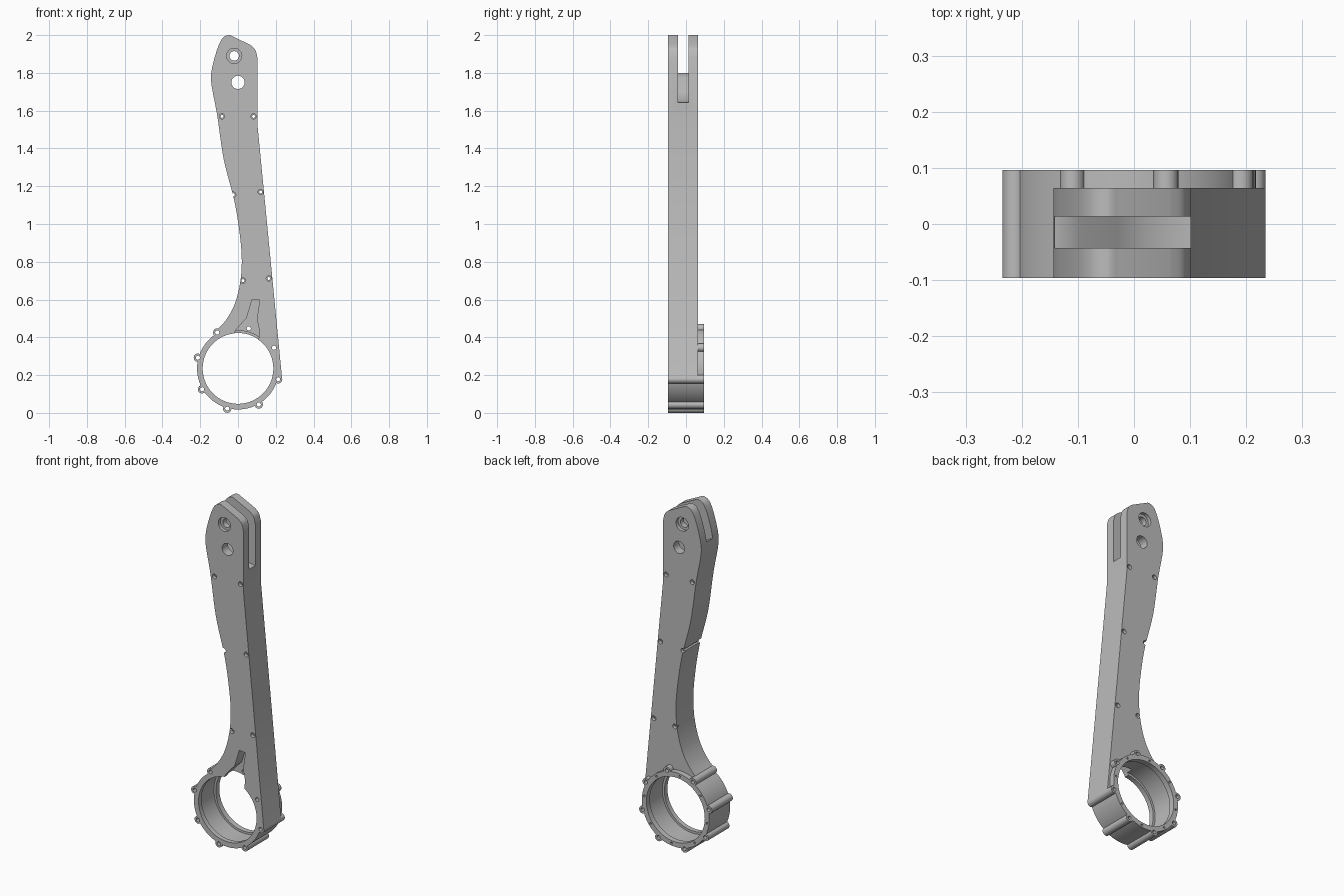
import bpy, bmesh
from math import sin, cos, pi, radians

if "Cube" in bpy.data.objects:
    bpy.data.objects.remove(bpy.data.objects["Cube"])

metal = bpy.data.materials.new("grey_metal")
metal.use_nodes = True
GREY = (0.5, 0.5, 0.5, 1)
metal.diffuse_color = GREY
metal.node_tree.nodes["Principled BSDF"].inputs["Base Color"].default_value = GREY

FRONT, SEAM, BACK = -0.096, 0.064, 0.096
RING_Z, BOLT_R = 0.235, 0.22


def prism(name, outline, y0, y1):
    """Extrude an x-z outline from y0 to y1."""
    bm = bmesh.new()
    face = bm.faces.new([bm.verts.new((x, y0, z)) for x, z in outline])
    moved = bmesh.ops.extrude_face_region(bm, geom=[face])["geom"]
    verts = [v for v in moved if isinstance(v, bmesh.types.BMVert)]
    bmesh.ops.translate(bm, verts=verts, vec=(0, y1 - y0, 0))
    bmesh.ops.recalc_face_normals(bm, faces=bm.faces)
    mesh = bpy.data.meshes.new(name)
    bm.to_mesh(mesh)
    bm.free()
    mesh.materials.append(metal)
    obj = bpy.data.objects.new(name, mesh)
    bpy.context.collection.objects.link(obj)
    return obj


def disc(x, z, r, y0, y1, n=24, name="disc"):
    ring = [(x + r * cos(2 * pi * i / n), z + r * sin(2 * pi * i / n)) for i in range(n)]
    return prism(name, ring, y0, y1)


def combine(target, tool, op="DIFFERENCE"):
    mod = target.modifiers.new("combine", "BOOLEAN")
    mod.operation, mod.solver, mod.object = op, "EXACT", tool
    bpy.context.view_layer.objects.active = target
    bpy.ops.object.modifier_apply(modifier=mod.name)
    bpy.data.objects.remove(tool)


def smooth_path(pts, steps=6):
    """Catmull-Rom curve through the points."""
    ext = [pts[0]] + pts + [pts[-1]]
    out = []
    for a, b, c, d in zip(ext, ext[1:], ext[2:], ext[3:]):
        for s in range(steps):
            t = s / steps
            out.append(tuple(0.5 * (2 * q + (r - p) * t + (2 * p - 5 * q + 4 * r - w) * t * t
                                    + (3 * q - p - 3 * r + w) * t ** 3)
                             for p, q, r, w in zip(a, b, c, d)))
    return out + [pts[-1]]


def bolt_spots(offset):
    angles = [radians(offset + 45 * i) for i in range(8)]
    return [(BOLT_R * cos(a), RING_Z + BOLT_R * sin(a)) for a in angles]


# Arm plate: curved edge on one side, straight taper on the other
curved_edge = smooth_path([
    (-0.115, 0.435), (-0.065, 0.49), (-0.02, 0.57), (0.01, 0.68), (0.02, 0.8),
    (0.01, 0.94), (-0.02, 1.125), (-0.075, 1.34), (-0.11, 1.575), (-0.14, 1.735),
    (-0.14, 1.81), (-0.115, 1.91), (-0.085, 1.98), (-0.05, 2.0), (-0.025, 1.992)])
corner = smooth_path([(0.065, 1.948), (0.09, 1.925), (0.102, 1.885)])
arm = prism("arm", curved_edge + corner + [(0.102, 1.535), (0.233, 0.185), (0, RING_Z)],
            FRONT, SEAM)

# Ring housing and rear flange, both with bolt bosses around the rim
combine(arm, disc(0, RING_Z, 0.217, FRONT, SEAM, 96), "UNION")
flange = disc(0, RING_Z, 0.217, SEAM, BACK, 96, "rear_flange")
for i, (x, z) in enumerate(bolt_spots(30)):
    if i != 1:
        combine(arm, disc(x, z, 0.022, FRONT, SEAM), "UNION")
    combine(flange, disc(x, z, 0.022, SEAM, BACK), "UNION")

# Stepped bore through the ring
combine(arm, disc(0, RING_Z, 0.187, -0.2, 0.2, 96))
combine(arm, disc(0, RING_Z, 0.2, -0.068, 0.2, 96))
combine(flange, disc(0, RING_Z, 0.188, -0.2, 0.2, 96))

# Pocket above the bore, with a narrow finger
combine(arm, prism("pocket", [(-0.03, 0.4), (-0.01, 0.44), (0.02, 0.475), (0.045, 0.5),
                              (0.075, 0.6), (0.115, 0.597), (0.1, 0.5), (0.112, 0.44),
                              (0.108, 0.36)], -0.2, -0.03))

# Bolt holes through housing and flange, small holes between them at the rear
for x, z in bolt_spots(30):
    combine(arm, disc(x, z, 0.011, -0.2, 0.2, 16))
    combine(flange, disc(x, z, 0.011, -0.2, 0.2, 16))
for x, z in bolt_spots(52.5):
    k = 0.203 / BOLT_R
    combine(flange, disc(x * k, RING_Z + (z - RING_Z) * k, 0.006, 0.08, 0.2, 12))

# Clevis slot at the top with a sloping floor
combine(arm, prism("slot", [(-0.3, 2.1), (-0.3, 1.8), (-0.14, 1.8), (-0.095, 1.775),
                            (-0.03, 1.7), (0.03, 1.655), (0.1, 1.642), (0.3, 1.642),
                            (0.3, 2.1)], -0.043, 0.013))

# Pivot holes, the upper one countersunk from both faces
combine(arm, disc(0, 1.75, 0.035, -0.2, 0.2, 32))
combine(arm, disc(-0.02, 1.89, 0.025, -0.2, 0.2, 32))
for y0, y1 in ((-0.2, FRONT + 0.02), (SEAM - 0.02, 0.2)):
    combine(arm, disc(-0.02, 1.89, 0.04, y0, y1, 32))

# Screw holes along both edges of the arm
for x, z in ((-0.085, 1.57), (0.083, 1.57), (-0.025, 1.155), (0.12, 1.17),
             (0.027, 0.70), (0.163, 0.712)):
    combine(arm, disc(x, z, 0.008, -0.2, 0.2, 16))
    for y0, y1 in ((-0.2, FRONT + 0.02), (SEAM - 0.02, 0.2)):
        combine(arm, disc(x, z, 0.014, y0, y1, 16))

# Smooth shading with sharp edges kept
bpy.ops.object.select_all(action="DESELECT")
for obj in (arm, flange):
    obj.select_set(True)
bpy.context.view_layer.objects.active = arm
bpy.ops.object.shade_smooth_by_angle(angle=radians(30))
